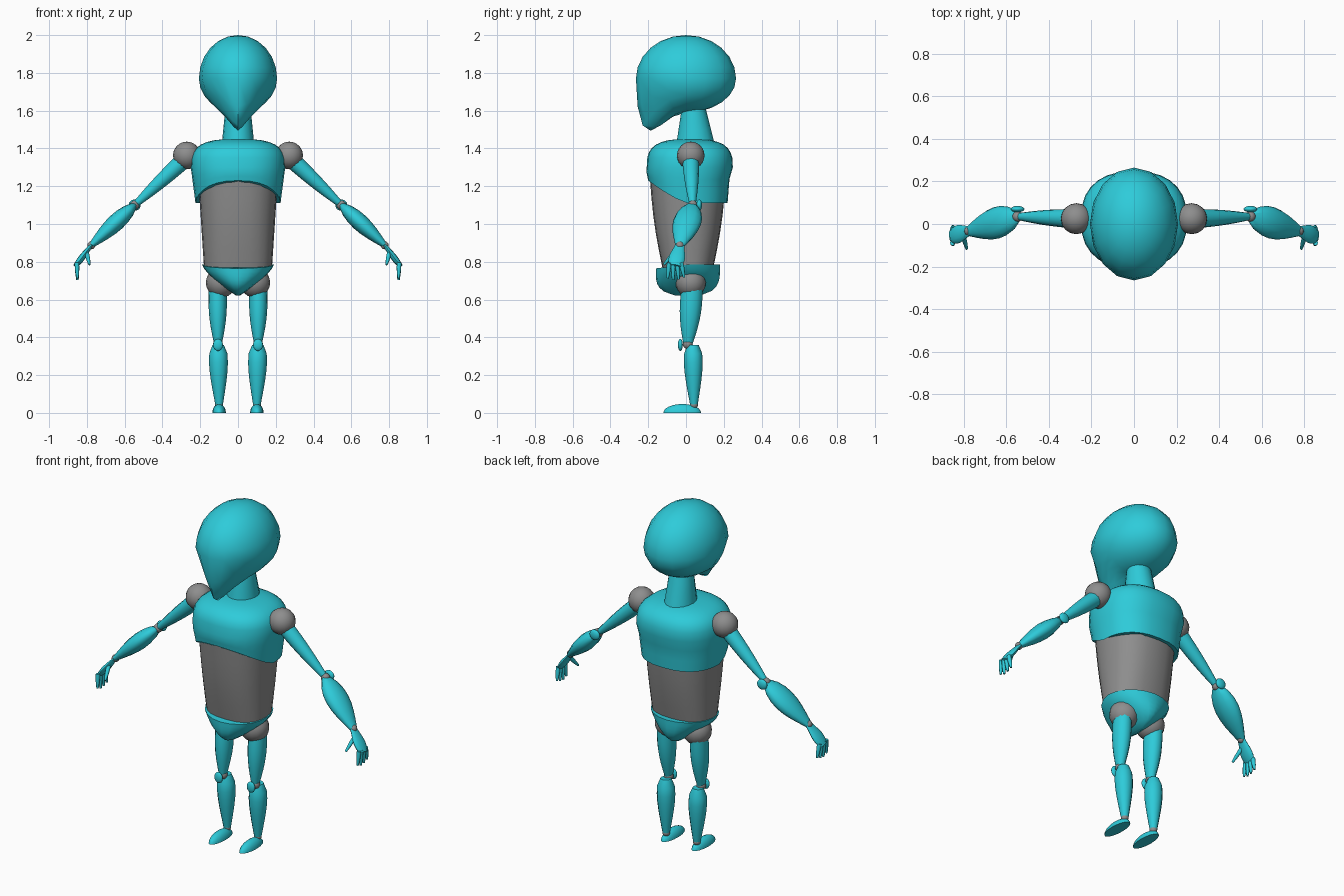
import bpy, bmesh, math
from mathutils import Vector, Matrix

default_cube = bpy.data.objects.get("Cube")
if default_cube:
    bpy.data.objects.remove(default_cube, do_unlink=True)


def material(name, red, green, blue):
    mat = bpy.data.materials.new(name)
    mat.use_nodes = True
    colour = (red, green, blue, 1)
    mat.diffuse_color = colour
    mat.node_tree.nodes["Principled BSDF"].inputs["Base Color"].default_value = colour
    return mat


TEAL = material("teal", .027, .6, .7)
GREY = material("joint grey", .27, .27, .27)


def finish(bm, name, mat):
    bmesh.ops.recalc_face_normals(bm, faces=bm.faces[:])
    mesh = bpy.data.meshes.new(name)
    bm.to_mesh(mesh)
    bm.free()
    mesh.materials.append(mat)
    obj = bpy.data.objects.new(name, mesh)
    bpy.context.collection.objects.link(obj)
    bpy.ops.object.select_all(action="DESELECT")
    obj.select_set(True)
    bpy.context.view_layer.objects.active = obj
    bpy.ops.object.shade_smooth_by_angle(angle=math.radians(60))


def loft(name, mat, ring_rule, steps, sides, power=2, matrix=Matrix()):
    """Skin a closed tube; ring_rule(t) gives height, y centre, half width and half depth.
    The height may be a function of how far forward a point of the ring lies."""
    bm = bmesh.new()
    rings = []
    for step in range(steps + 1):
        height, centre, width, depth = ring_rule(step / steps)
        ring = []
        for k in range(sides):
            angle = math.tau * k / sides
            c, s = (math.copysign(abs(v) ** (2 / power), v) for v in (math.cos(angle), math.sin(angle)))
            z = height(max(-s, 0)) if callable(height) else height
            ring.append(bm.verts.new(matrix @ Vector((width * c, centre + depth * s, z))))
        rings.append(ring)
    for low, high in zip(rings, rings[1:]):
        for k in range(sides):
            bm.faces.new((low[k - 1], low[k], high[k], high[k - 1]))
    bm.faces.new(rings[0])
    bm.faces.new(rings[-1])
    finish(bm, name, mat)


def spindle(name, start, end, r_start, r_end, swell=0, skew=1, depth=1, sides=12):
    """Tapered limb with a muscle swell; depth widens it front to back."""
    start, end = Vector(start), Vector(end)
    axis = (end - start).normalized()
    across = Vector((0, 1, 0)).cross(axis).normalized()
    matrix = Matrix((across, axis.cross(across), axis)).transposed().to_4x4()
    matrix.translation = start
    length = (end - start).length

    def ring(t):
        radius = r_start + (r_end - r_start) * t + swell * math.sin(math.pi * t ** skew)
        return length * t, 0, radius, radius * depth

    loft(name, TEAL, ring, 7, sides, matrix=matrix)


def ball(name, mat, centre, size, shape=None):
    """Ellipsoid, optionally reshaped vertex by vertex before it is placed."""
    bm = bmesh.new()
    bmesh.ops.create_uvsphere(bm, u_segments=16, v_segments=12, radius=1)
    for vert in bm.verts:
        vert.co *= Vector(size)
        if shape:
            shape(vert.co)
        vert.co += Vector(centre)
    finish(bm, name, mat)


# Head: the underside of the skull is drawn down and pinched towards the chin
def chin(point):
    if point.z < 0:
        low = -point.z / .23
        point.z = -.18 * low
        drop = 6 * low * min(point.y, 0) ** 2
        point.z -= drop
        point.x *= max(1 - 4.5 * drop, .1)


ball("head", TEAL, (0, 0, 1.77), (.207, .265, .23), chin)


# Neck
def neck_ring(t):
    return 1.43 + .2 * t, .05 - .01 * t, .085 - .02 * t, .1 - .04 * t


loft("neck", TEAL, neck_ring, 3, 16)


# Chest: straight sides, rounded shoulders, hem arching up at the front
def chest_ring(t):
    if t < .3:
        up = t / .3
        hem = lambda front: 1.11 + .19 * up + .12 * (1 - up) * front ** 1.3
        return hem, .01, .225 + .025 * up, .21 + .015 * up
    turn = (t - .3) / .7 * 1.4
    size = math.cos(turn) ** (2 / 3)
    return 1.3 + .15 * math.sin(turn) ** (2 / 3), .02, .25 * size, .228 * size


loft("chest", TEAL, chest_ring, 10, 28, 2.4)


# Belly
def belly_ring(t):
    bulge = .01 * math.sin(math.pi * t)
    return .77 + .46 * t, .01, .18 + .03 * t, .135 + .065 * t + bulge


loft("belly", GREY, belly_ring, 5, 24, 2.4)


# Pelvis: a bowl that narrows to the crotch
def pelvis_ring(t):
    t *= .96
    rim = lambda front: .785 - .17 * t - .02 * front * (1 - t)
    return rim, .01, .19 * (1 - t ** 1.4), .17 * math.sqrt(1 - t ** 4)


loft("pelvis", TEAL, pelvis_ring, 7, 20)


# Foot: flat sole
def sole(point):
    point.z = max(point.z, 0)


def joint(name, centre, radius):
    ball(name, GREY, centre, (radius, radius, radius))


for side, s in (("left", 1), ("right", -1)):
    # Leg
    hip, knee, ankle = (s * .09, .025, .69), (s * .106, .01, .363), (s * .1, .042, .042)
    joint(f"{side}_hip_joint", hip, .08)
    spindle(f"{side}_thigh", (s * .108, .033, .665), knee, .047, .02, .012, depth=1.2)
    joint(f"{side}_knee_joint", knee, .026)
    ball(f"{side}_kneecap", TEAL, (s * .106, -.03, .36), (.026, .013, .032))
    spindle(f"{side}_shin", (s * .105, .037, .36), ankle, .03, .02, .023, skew=.6)
    joint(f"{side}_ankle_joint", ankle, .021)
    ball(f"{side}_foot", TEAL, (s * .1, -.02, 0), (.036, .1, .047), sole)

    # Arm
    shoulder, elbow, wrist = (s * .271, .025, 1.363), (s * .547, .035, 1.1), (s * .777, -.033, .887)
    joint(f"{side}_shoulder_joint", shoulder, .073)
    spindle(f"{side}_upper_arm", (s * .29, .025, 1.335), elbow, .045, .016, .005)
    joint(f"{side}_elbow_joint", elbow, .025)
    ball(f"{side}_elbow_cap", TEAL, (s * .547, .07, 1.1), (.032, .015, .03))
    spindle(f"{side}_forearm", elbow, wrist, .016, .015, .03, skew=.8, depth=1.65)
    joint(f"{side}_wrist_joint", wrist, .021)

    # Hand
    spindle(f"{side}_palm", wrist, (s * .86, -.058, .778), .01, .012, .006, skew=1.4, depth=2.5)
    for i in range(4):
        base = (s * .853, -.026 - .021 * i, .795)
        tip = (s * .85, -.01 - .029 * i, .7 + .01 * abs(i - 1.7))
        spindle(f"{side}_finger_{i + 1}", base, tip, .012, .006, .002, sides=8)
    spindle(f"{side}_thumb", (s * .803, -.055, .855), (s * .786, -.117, .785), .012, .006, .002, sides=8)
